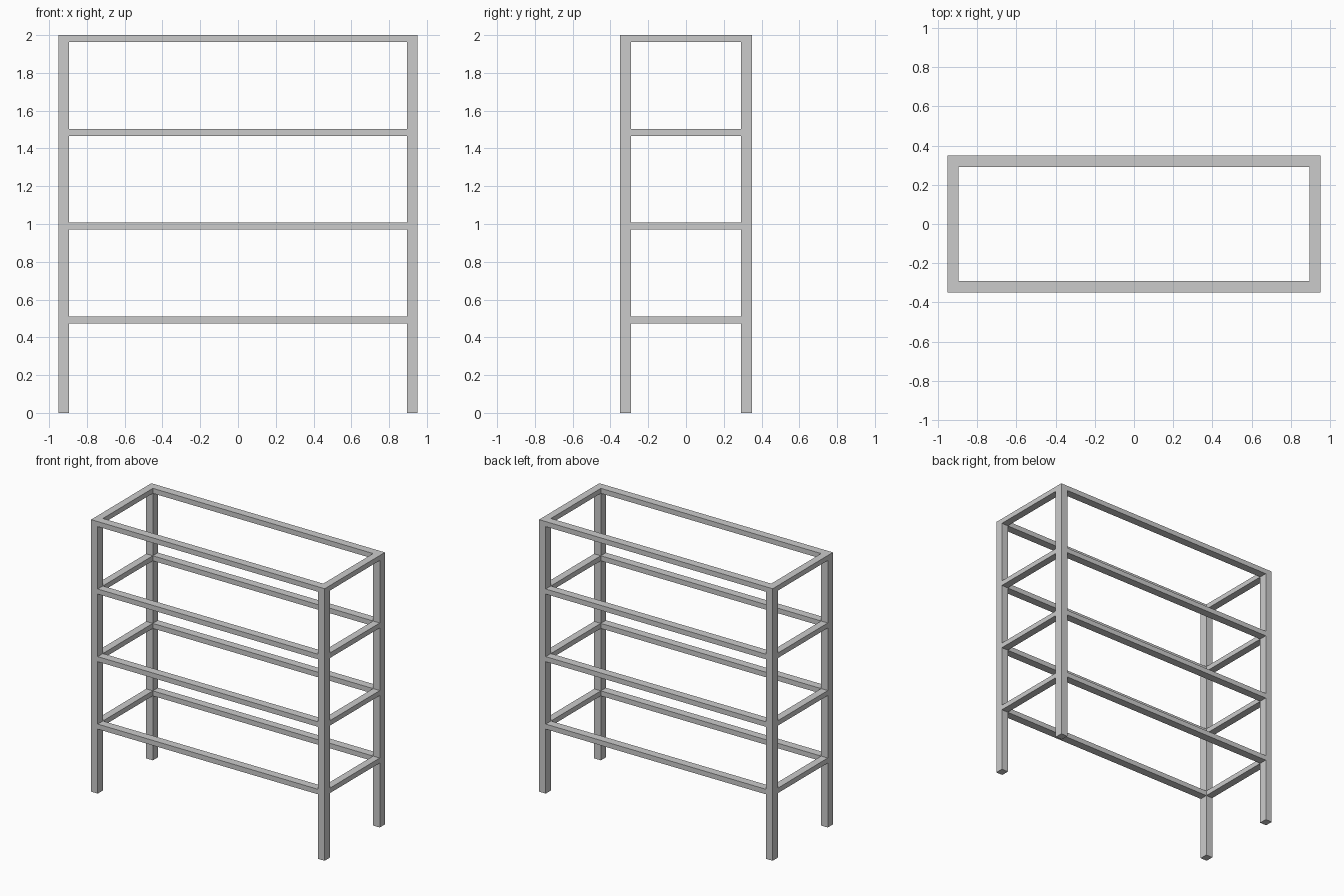
import bpy

if "Cube" in bpy.data.objects:
    bpy.data.objects.remove(bpy.data.objects["Cube"])

X, Y, H = 0.95, 0.35, 2.0        # outer half sizes and height
PX, PY = 0.054, 0.06             # post section
RAIL = 0.037                     # rail height
LEVELS = [0.511, 1.007, 1.504, 2.0]   # top of each rail ring


def box(name, centre, size):
    bpy.ops.mesh.primitive_cube_add(size=1, location=centre)
    ob = bpy.context.object
    ob.name = name
    ob.scale = size
    bpy.ops.object.transform_apply(location=False, rotation=False, scale=True)
    return ob


# corner posts
for sx, side in ((-1, "left"), (1, "right")):
    for sy, end in ((-1, "front"), (1, "back")):
        box(f"{end}_{side}_post",
            (sx * (X - PX / 2), sy * (Y - PY / 2), H / 2), (PX, PY, H))

# rail rings fitted between the posts
for i, top in enumerate(LEVELS, 1):
    z = top - RAIL / 2
    for s, end, side in ((-1, "front", "left"), (1, "back", "right")):
        box(f"{end}_rail_{i}", (0, s * (Y - PY / 2), z),
            (2 * (X - PX), PY, RAIL))
        box(f"{side}_rail_{i}", (s * (X - PX / 2), 0, z),
            (PX, 2 * (Y - PY), RAIL))
